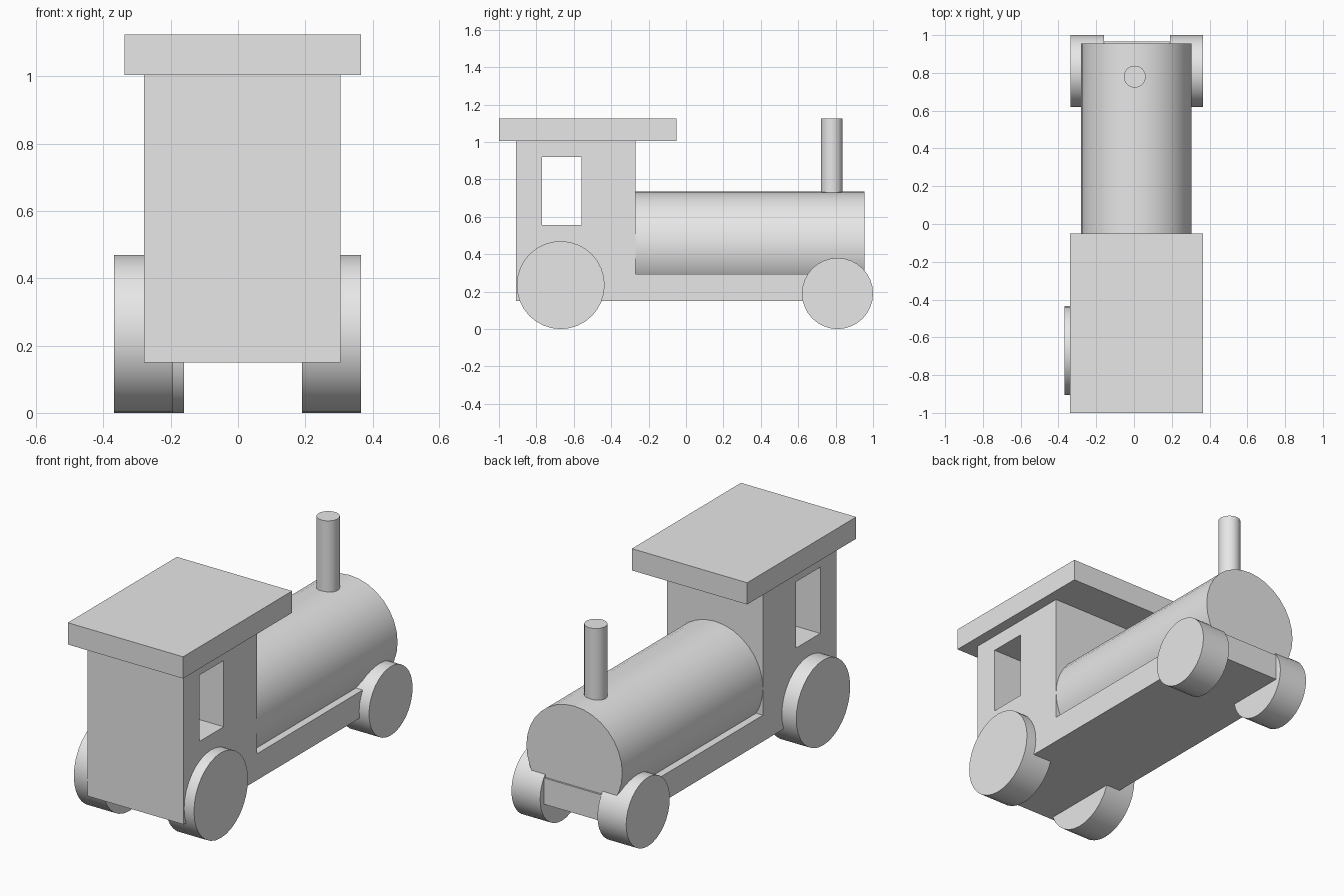
import bpy
import math

old = bpy.data.objects.get("Cube")
if old:
    bpy.data.objects.remove(old, do_unlink=True)

# Single plain grey for every part
grey = bpy.data.materials.new("plain_grey")
grey.use_nodes = True
grey.diffuse_color = (0.8, 0.8, 0.8, 1)
grey.node_tree.nodes["Principled BSDF"].inputs["Base Color"].default_value = (0.8, 0.8, 0.8, 1)


def finish(name):
    ob = bpy.context.object
    ob.name = ob.data.name = name
    ob.data.materials.append(grey)
    return ob


def box(name, x, y, z):
    """Box from (min, max) pairs on each axis."""
    spans = (x, y, z)
    bpy.ops.mesh.primitive_cube_add(size=1, location=[(a + b) / 2 for a, b in spans])
    ob = finish(name)
    ob.scale = [b - a for a, b in spans]
    bpy.ops.object.transform_apply(location=False, rotation=False, scale=True)
    return ob


def cylinder(name, radius, depth, centre, rotation=(0, 0, 0), sides=32):
    bpy.ops.mesh.primitive_cylinder_add(vertices=sides, radius=radius, depth=depth,
                                        location=centre, rotation=rotation)
    ob = finish(name)
    bpy.ops.object.transform_apply(location=False, rotation=True, scale=False)
    bpy.ops.object.shade_smooth_by_angle(angle=math.radians(30))
    return ob


def apply_boolean(target, other, operation):
    mod = target.modifiers.new(operation.lower(), "BOOLEAN")
    mod.operation = operation
    mod.solver = "EXACT"
    mod.object = other
    bpy.ops.object.select_all(action="DESELECT")
    bpy.context.view_layer.objects.active = target
    target.select_set(True)
    bpy.ops.object.modifier_apply(modifier=mod.name)
    bpy.data.objects.remove(other, do_unlink=True)


body_x = (-0.28, 0.305)
middle = sum(body_x) / 2
half_width = (body_x[1] - body_x[0]) / 2

# Cab with a window opening straight through, standing on the long chassis
cab = box("cab", body_x, (-0.91, -0.27), (0.15, 1.005))
window = box("window_cutter", (-0.6, 0.6), (-0.77, -0.56), (0.555, 0.92))
window.hide_render = True
apply_boolean(cab, window, "DIFFERENCE")
box("chassis", body_x, (-0.27, 0.965), (0.15, 0.295))

# Overhanging roof slab
box("roof", (-0.338, 0.365), (-1.0, -0.05), (1.005, 1.125))

# Boiler, sunk into the chassis, and its chimney
boiler_z = 0.735 - half_width
cylinder("boiler", half_width, 1.225, (middle, 0.3425, boiler_z), (math.pi / 2, 0, 0))
cylinder("chimney", 0.058, 0.45, (0.004, 0.78, 0.9))

# Wheels: the large pair under the cab, the small pair under the chimney
wheel_width = 0.175
for name, radius, y, outer_faces in (
    ("large_wheel", 0.235, -0.67, (("right", -0.368), ("left", 0.365))),
    ("small_wheel", 0.19, 0.81, (("right", -0.335), ("left", 0.365))),
):
    for side, outer in outer_faces:
        x = outer - math.copysign(wheel_width / 2, outer)
        cylinder(f"{name}_{side}", radius, wheel_width, (x, y, radius), (0, math.pi / 2, 0))
